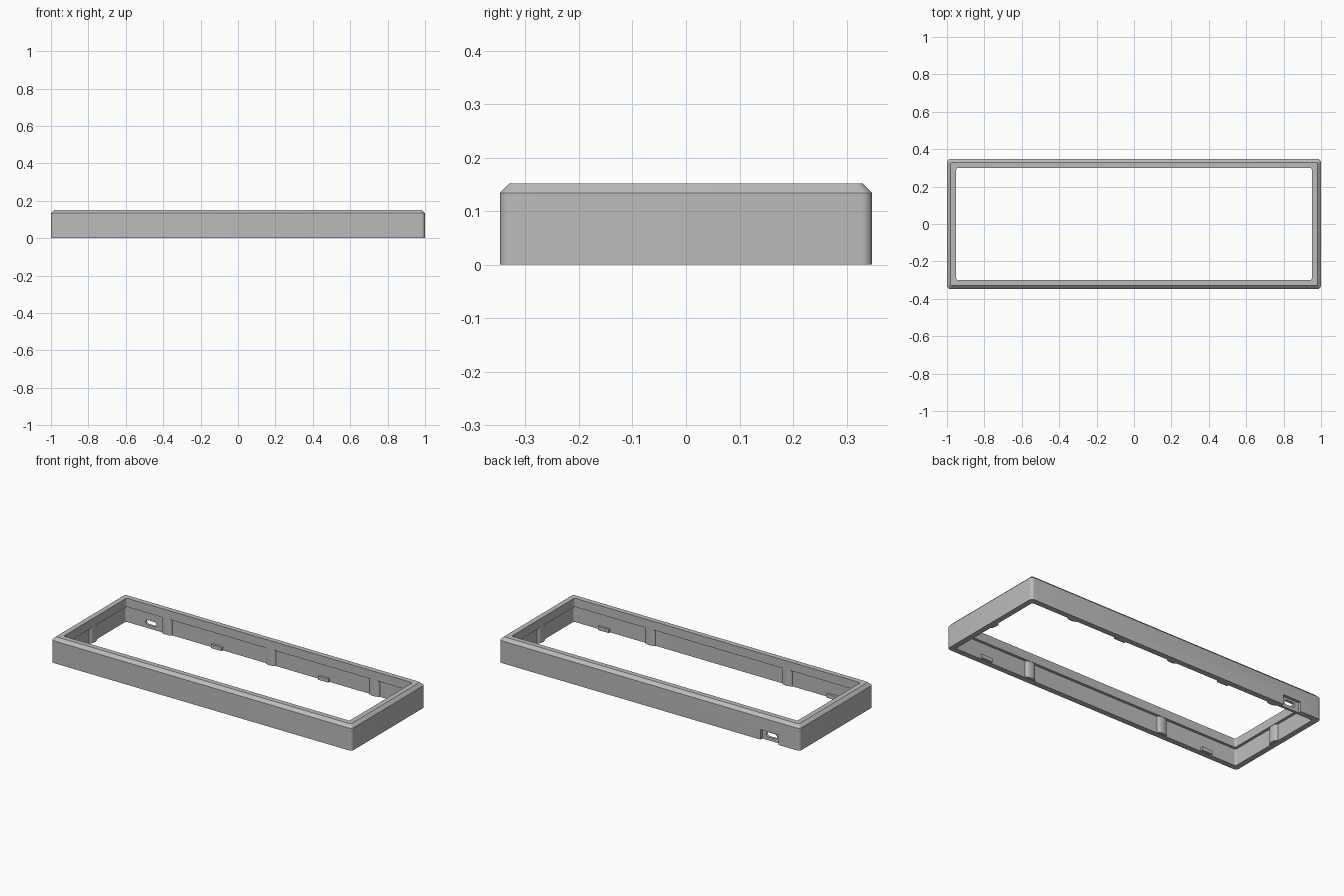
import bpy, bmesh, math
from mathutils import Matrix

default = bpy.data.objects.get("Cube")
if default:
    bpy.data.objects.remove(default, do_unlink=True)

grey = bpy.data.materials.new("matte_grey")
grey.use_nodes = True
colour = (0.5, 0.5, 0.5, 1)
grey.diffuse_color = colour
grey.node_tree.nodes["Principled BSDF"].inputs["Base Color"].default_value = colour

HALF_X, HALF_Y, TOP, LEDGE = 1.0, 0.348, 0.152, 0.1
WALL, LIP, CHAMFER = 0.033, 0.049, 0.018


def finish(name, bm):
    bmesh.ops.recalc_face_normals(bm, faces=bm.faces[:])
    mesh = bpy.data.meshes.new(name)
    bm.to_mesh(mesh)
    bm.free()
    mesh.materials.append(grey)
    obj = bpy.data.objects.new(name, mesh)
    bpy.context.collection.objects.link(obj)
    return obj


def smooth(obj):
    bpy.ops.object.select_all(action='DESELECT')
    obj.select_set(True)
    bpy.context.view_layer.objects.active = obj
    bpy.ops.object.shade_smooth_by_angle(angle=math.radians(30))


def rounded_ring(bm, inset, z, radius, steps=6):
    """Loop of vertices around a rounded rectangle."""
    cx, cy = HALF_X - inset - radius, HALF_Y - inset - radius
    ring = []
    for corner, (sx, sy) in enumerate([(1, 1), (-1, 1), (-1, -1), (1, -1)]):
        for i in range(steps + 1):
            a = (corner + i / steps) * math.pi / 2
            ring.append(bm.verts.new((sx * cx + radius * math.cos(a),
                                      sy * cy + radius * math.sin(a), z)))
    return ring


def box(name, x, y, z, size):
    bm = bmesh.new()
    bmesh.ops.create_cube(bm, size=1, matrix=Matrix.Translation((x, y, z)) @ Matrix.Diagonal((*size, 1)))
    return finish(name, bm)


def cut(target, cutter):
    cutter.hide_render = True
    cutter.hide_viewport = True
    mod = target.modifiers.new(cutter.name, 'BOOLEAN')
    mod.operation = 'DIFFERENCE'
    mod.solver = 'EXACT'
    mod.object = cutter


# Frame: closed cross-section carried around a rounded rectangle
profile = [(0, 0, 0.02), (0, TOP - CHAMFER, 0.02), (CHAMFER, TOP, 0.012),
           (LIP, TOP, 0.01), (LIP, LEDGE, 0.01), (WALL, LEDGE, 0.01), (WALL, 0, 0.01)]
bm = bmesh.new()
rings = [rounded_ring(bm, *p) for p in profile]
for a, b in zip(rings, rings[1:] + rings[:1]):
    for i in range(len(a)):
        j = (i + 1) % len(a)
        bm.faces.new((a[i], a[j], b[j], b[i]))
frame = finish("frame", bm)
smooth(frame)

# Cable port: outer recess open at the bottom, then a round-ended slot
PORT_X = -0.8
cut(frame, box("port_recess_cutter", PORT_X, HALF_Y, 0.02, (0.12, 0.036, 0.08)))
bm = bmesh.new()
ends = []
for side in (1, -1):
    for i in range(9):
        a = side * math.pi / 2 * (1 - i / 4) if side == 1 else -math.pi / 2 - i * math.pi / 8
        ends.append((PORT_X + side * 0.022 + 0.014 * math.cos(a), 0.034 + 0.014 * math.sin(a)))
near = [bm.verts.new((x, HALF_Y - 0.08, z)) for x, z in ends]
slot = bm.faces.new(near)
grown = bmesh.ops.extrude_face_region(bm, geom=[slot])
bmesh.ops.translate(bm, vec=(0, 0.12, 0), verts=[v for v in grown["geom"] if isinstance(v, bmesh.types.BMVert)])
cut(frame, finish("port_slot_cutter", bm))


# Rounded columns standing against the inner wall, under the lip
def column(name, x, y, rx, ry):
    bm = bmesh.new()
    bmesh.ops.create_cone(bm, cap_ends=True, segments=24, radius1=1, radius2=1, depth=1,
                          matrix=Matrix.Translation((x, y, LEDGE / 2 + 0.001))
                          @ Matrix.Diagonal((rx, ry, LEDGE - 0.001, 1)))
    smooth(finish(name, bm))


inner_x, inner_y = HALF_X - WALL, HALF_Y - WALL
for i, x in enumerate((-0.69, 0, 0.69)):
    column(f"back_column_{i + 1}", x, inner_y, 0.033, 0.015)
for label, s in (("left", 1), ("right", -1)):
    column(f"front_column_{label}", s * 0.455, -inner_y, 0.033, 0.015)
    column(f"side_column_{label}", s * inner_x, 0, 0.015, 0.033)
    # Small snap tabs at the foot of the long walls
    box(f"back_tab_{label}", s * 0.355, inner_y - 0.004, 0.012, (0.07, 0.02, 0.022))
    box(f"front_tab_{label}", s * 0.76, -inner_y + 0.004, 0.012, (0.07, 0.02, 0.022))
